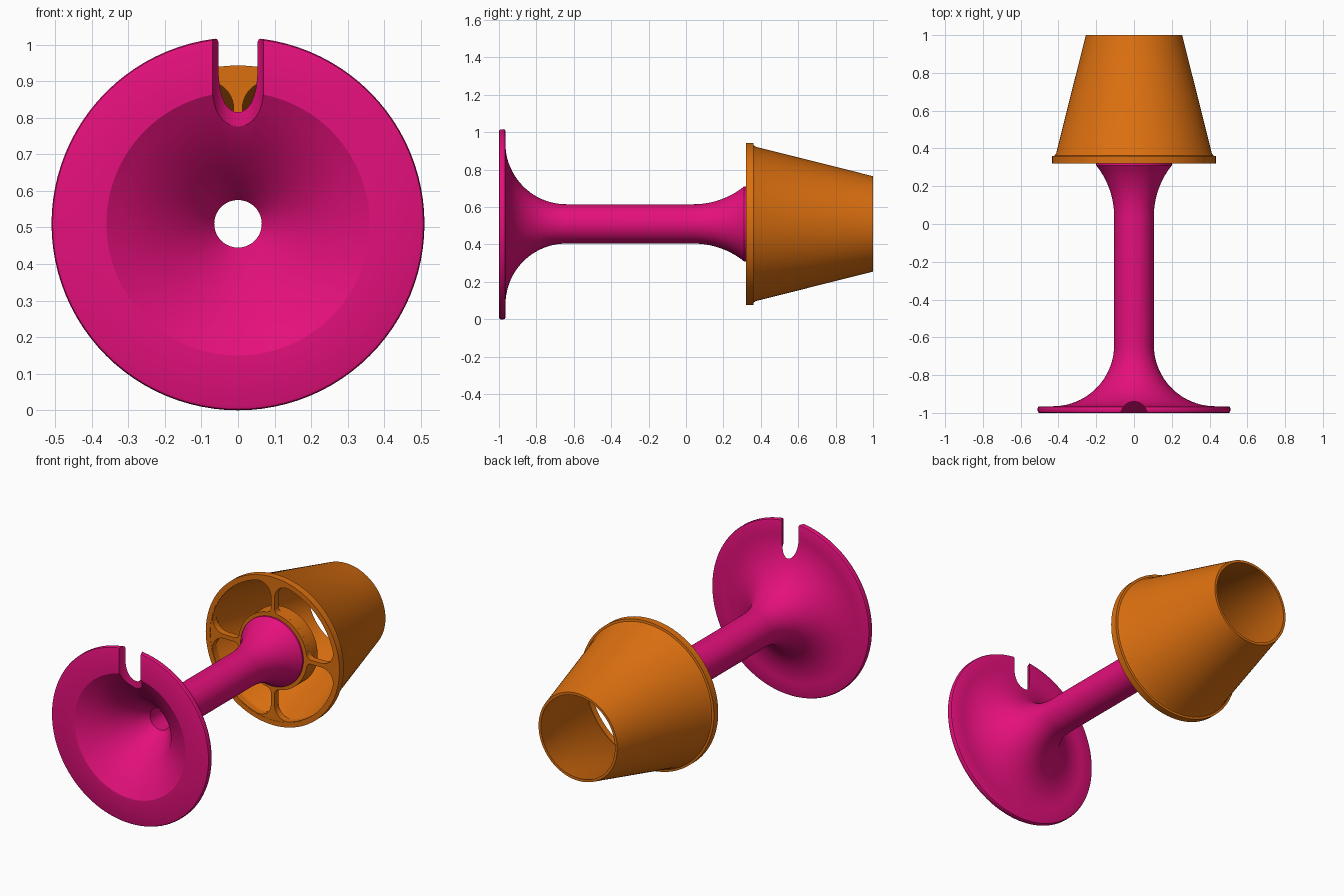
import bpy, bmesh, math
from math import sin, cos, pi

if "Cube" in bpy.data.objects:
    bpy.data.objects.remove(bpy.data.objects["Cube"])

AXIS_Z = 0.51


def material(name, rgb):
    m = bpy.data.materials.new(name)
    m.diffuse_color = (*rgb, 1)
    m.use_nodes = True
    m.node_tree.nodes["Principled BSDF"].inputs["Base Color"].default_value = m.diffuse_color
    return m


PINK = material("pink", (0.78, 0.005, 0.2))
ORANGE = material("orange", (0.71, 0.16, 0.005))


def arc(cx, cy, r, a0, a1, n):
    """Points on a circular arc, angles in degrees."""
    steps = [math.radians(a0 + (a1 - a0) * i / n) for i in range(n + 1)]
    return [(cx + r * cos(a), cy + r * sin(a)) for a in steps]


def lathe(name, profile, mat, segs=96):
    """Revolve a closed (radius, y) profile about the lamp's long axis."""
    bm = bmesh.new()
    rings = []
    for i in range(segs):
        a = 2 * pi * i / segs
        rings.append([bm.verts.new((r * cos(a), y, AXIS_Z + r * sin(a))) for r, y in profile])
    n = len(profile)
    for i in range(segs):
        p, q = rings[i], rings[(i + 1) % segs]
        for j in range(n):
            k = (j + 1) % n
            bm.faces.new((p[j], p[k], q[k], q[j]))
    bmesh.ops.recalc_face_normals(bm, faces=bm.faces)
    me = bpy.data.meshes.new(name)
    bm.to_mesh(me)
    bm.free()
    ob = bpy.data.objects.new(name, me)
    bpy.context.collection.objects.link(ob)
    me.materials.append(mat)
    return ob


def activate(ob):
    bpy.ops.object.select_all(action='DESELECT')
    ob.select_set(True)
    bpy.context.view_layer.objects.active = ob


def smooth(ob):
    activate(ob)
    bpy.ops.object.shade_smooth_by_angle(angle=math.radians(30))


# Hollow stem with trumpet foot and flared top
profile = [(0.065, 0.32), (0.065, -0.72), (0.19, -0.89), (0.32, -0.975), (0.36, -1.0),
           (0.50, -1.0), (0.507, -0.997), (0.51, -0.99), (0.51, -0.975),
           (0.507, -0.968), (0.50, -0.965)]
profile += arc(0.43, -0.64, 0.325, -90, -180, 20)
profile += arc(0.536, 0.04, 0.431, 180, 141.2, 14)
profile += [(0.2, 0.32)]
stem = lathe("stem_and_foot", profile, PINK)

# Cable notch through the foot rim
bpy.ops.mesh.primitive_cylinder_add(vertices=48, radius=0.07, depth=0.6,
                                    location=(0, -1.01, AXIS_Z + 0.48))
cutter = bpy.context.object
cutter.name = "notch_cutter"
cutter.hide_render = True
mod = stem.modifiers.new("notch", 'BOOLEAN')
mod.operation = 'DIFFERENCE'
mod.solver = 'EXACT'
mod.object = cutter
activate(stem)
bpy.ops.object.modifier_apply(modifier="notch")
bpy.data.objects.remove(cutter)
smooth(stem)

# Conical shade wall with rim band
shade = lathe("shade", [(0.433, 0.32), (0.433, 0.36), (0.420, 0.362), (0.412, 0.375),
                        (0.255, 1.0), (0.240, 1.0), (0.397, 0.375), (0.405, 0.36),
                        (0.405, 0.32)], ORANGE)
smooth(shade)


# Spoked plate holding the shade
def opening():
    """Rounded quarter-ring outline between two spokes."""
    r_in, r_out, c_in, c_out, half = 0.222, 0.402, 0.03, 0.075, 0.012
    qy, py = half + c_in, half + c_out
    qx = math.sqrt((r_in + c_in) ** 2 - qy ** 2)
    px = math.sqrt((r_out - c_out) ** 2 - py ** 2)
    aq, ap = (math.degrees(math.atan2(y, x)) for x, y in ((qx, qy), (px, py)))
    pts = arc(0, 0, r_in, 45, aq, 8)
    pts += arc(qx, qy, c_in, aq + 180, 270, 8)[1:]
    pts += arc(px, py, c_out, -90, ap, 12)
    pts += arc(0, 0, r_out, ap, 45, 8)[1:]
    return pts + [(y, x) for x, y in reversed(pts[1:-1])]


outlines = [arc(0, 0, 0.41, 0, 360, 96)[:-1], arc(0, 0, 0.065, 0, 360, 64)[:-1]]
for k in range(4):
    c, s = cos(k * pi / 2), sin(k * pi / 2)
    outlines.append([(x * c - y * s, x * s + y * c) for x, y in opening()])
cu = bpy.data.curves.new("shade_spokes", 'CURVE')
cu.dimensions = '2D'
cu.fill_mode = 'BOTH'
cu.extrude = 0.019
for pts in outlines:
    sp = cu.splines.new('POLY')
    sp.points.add(len(pts) - 1)
    for p, (x, y) in zip(sp.points, pts):
        p.co = (x, y, 0, 1)
    sp.use_cyclic_u = True
spokes = bpy.data.objects.new("shade_spokes", cu)
bpy.context.collection.objects.link(spokes)
spokes.location = (0, 0.3405, AXIS_Z)
spokes.rotation_euler = (pi / 2, 0, 0)
cu.materials.append(ORANGE)
activate(spokes)
bpy.ops.object.convert(target='MESH')
smooth(bpy.context.object)

# Socket collar behind the plate
collar = lathe("socket_collar", [(0.222, 0.345), (0.222, 0.42), (0.205, 0.42), (0.205, 0.345)], ORANGE)
smooth(collar)
